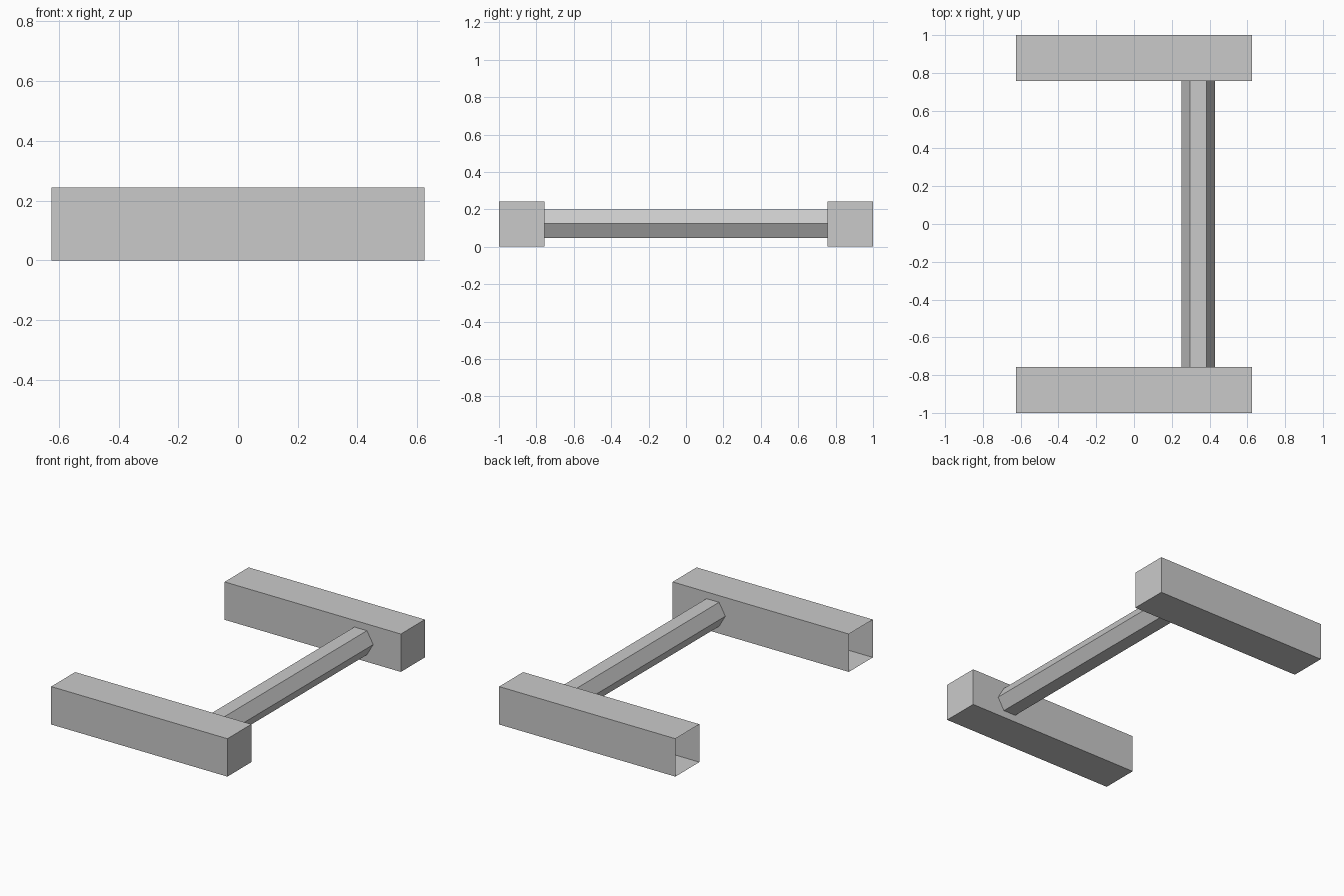
import bpy, bmesh, math
from mathutils import Matrix

if "Cube" in bpy.data.objects:
    bpy.data.objects.remove(bpy.data.objects["Cube"])

grey = bpy.data.materials.new("light_grey")
grey.diffuse_color = (0.59, 0.59, 0.59, 1)
grey.use_nodes = True
grey.node_tree.nodes["Principled BSDF"].inputs["Base Color"].default_value = grey.diffuse_color


def add_object(name, bm):
    mesh = bpy.data.meshes.new(name)
    bm.to_mesh(mesh)
    bm.free()
    mesh.materials.append(grey)
    obj = bpy.data.objects.new(name, mesh)
    bpy.context.collection.objects.link(obj)


# Two square beams, each open at the left end
LENGTH, SIDE = 1.25, 0.243
for name, side in (("front_beam", -1), ("back_beam", 1)):
    bm = bmesh.new()
    place = Matrix.Translation((0, side * (1 - SIDE / 2), SIDE / 2))
    bmesh.ops.create_cube(bm, size=1, matrix=place @ Matrix.Diagonal((LENGTH, SIDE, SIDE, 1)))
    bm.normal_update()
    left_end = [f for f in bm.faces if f.normal.x < -0.9]
    bmesh.ops.delete(bm, geom=left_end, context='FACES_ONLY')
    add_object(name, bm)

# Six-sided crossbar between the beams, flat side up
bm = bmesh.new()
place = Matrix.Translation((0.34, 0, 0.123)) @ Matrix.Rotation(math.pi / 2, 4, 'X')
place = place @ Matrix.Rotation(math.pi / 6, 4, 'Z')
bmesh.ops.create_cone(bm, cap_ends=False, segments=6, radius1=0.089, radius2=0.089,
                      depth=2 * (1 - SIDE), matrix=place)
# Keep a corner pointing sideways
top = max(v.co.z for v in bm.verts)
if sum(abs(v.co.z - top) < 1e-4 for v in bm.verts) < 4:
    bmesh.ops.rotate(bm, verts=bm.verts, cent=(0.34, 0, 0.123),
                     matrix=Matrix.Rotation(math.pi / 6, 3, 'Y'))
bmesh.ops.recalc_face_normals(bm, faces=bm.faces)
add_object("crossbar", bm)
